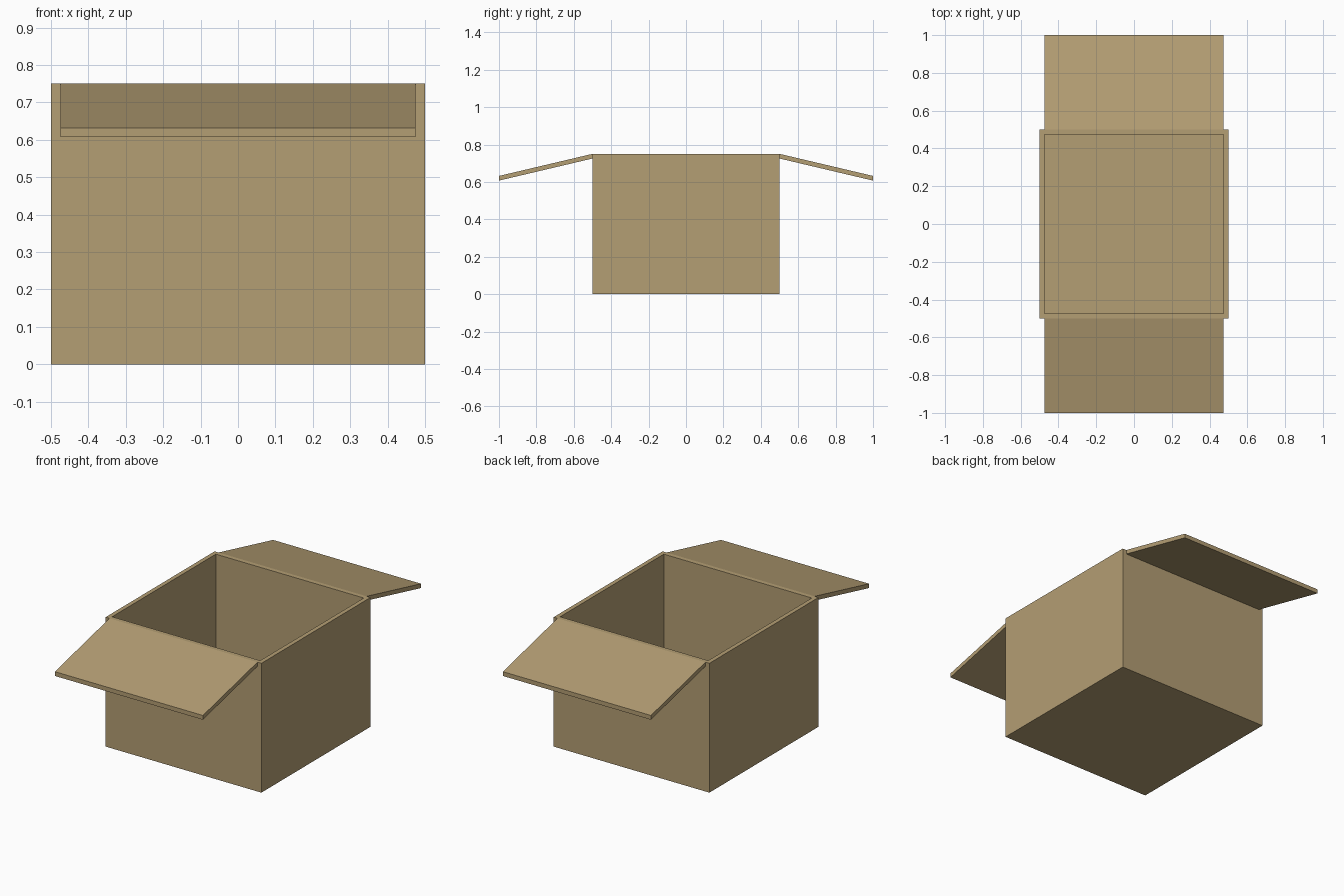
import bpy, bmesh

if "Cube" in bpy.data.objects:
    bpy.data.objects.remove(bpy.data.objects["Cube"])

W, H, T = 0.5, 0.75, 0.025   # half width, height, board thickness

card = bpy.data.materials.new("cardboard")
card.diffuse_color = (0.456, 0.342, 0.173, 1)
card.use_nodes = True
card.node_tree.nodes["Principled BSDF"].inputs["Base Color"].default_value = card.diffuse_color


def finish(bm, name):
    bmesh.ops.recalc_face_normals(bm, faces=bm.faces)
    mesh = bpy.data.meshes.new(name)
    bm.to_mesh(mesh)
    bm.free()
    mesh.materials.append(card)
    obj = bpy.data.objects.new(name, mesh)
    bpy.context.collection.objects.link(obj)


# Open carton: a block whose top is inset and pushed down to the floor
bm = bmesh.new()
bmesh.ops.create_cube(bm, size=1)
for v in bm.verts:
    v.co = (v.co.x * 2 * W, v.co.y * 2 * W, (v.co.z + 0.5) * H)
top = max(bm.faces, key=lambda f: f.calc_center_median().z)
bmesh.ops.inset_region(bm, faces=[top], thickness=T, use_even_offset=True)
hole = bmesh.ops.extrude_discrete_faces(bm, faces=[top])["faces"][0]
for v in hole.verts:
    v.co.z = T
finish(bm, "carton_body")


# Flaps: sloping boards hinged on the front and back rims
def flap(name, side):
    bm = bmesh.new()
    x = W - T
    profile = [(0.5, H), (1.0, 0.632), (1.0, 0.607), (0.5, H - T)]
    face = bm.faces.new([bm.verts.new((-x, side * y, z)) for y, z in profile])
    ext = bmesh.ops.extrude_face_region(bm, geom=[face])["geom"]
    moved = [g for g in ext if isinstance(g, bmesh.types.BMVert)]
    bmesh.ops.translate(bm, verts=moved, vec=(2 * x, 0, 0))
    finish(bm, name)


flap("front_flap", -1)
flap("back_flap", 1)
